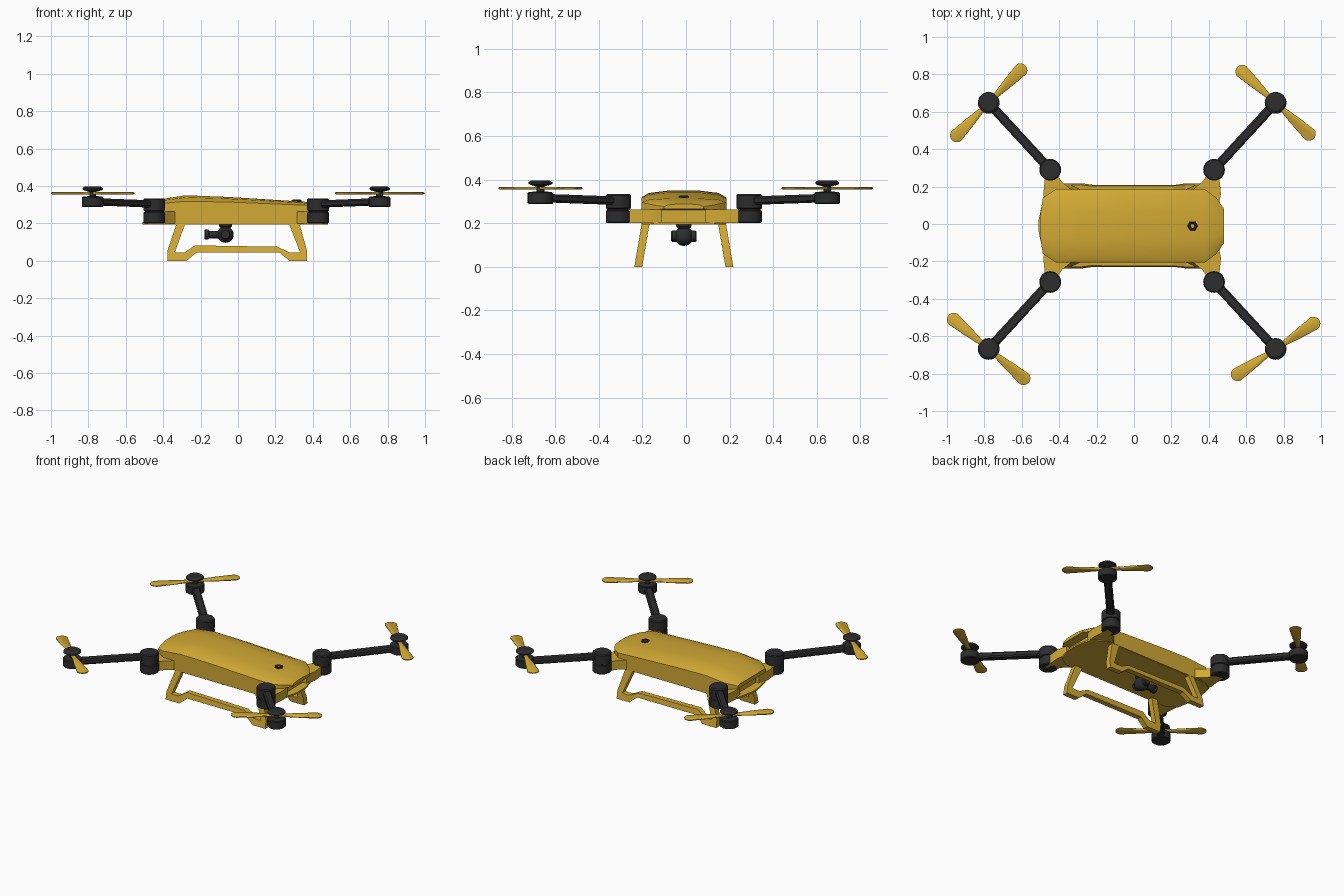
import bpy, bmesh, math
from mathutils import Vector, Matrix

if "Cube" in bpy.data.objects:
    bpy.data.objects.remove(bpy.data.objects["Cube"])

CX, CY = -0.01, -0.01   # centre of the airframe


def material(name, rgb):
    m = bpy.data.materials.new(name)
    m.diffuse_color = (*rgb, 1)
    m.use_nodes = True
    m.node_tree.nodes["Principled BSDF"].inputs["Base Color"].default_value = m.diffuse_color
    return m


GOLD = material("golden yellow", (0.65, 0.40, 0.035))
DARK = material("charcoal", (0.026, 0.026, 0.028))


def finish(name, bm, mat, angle=30):
    bmesh.ops.recalc_face_normals(bm, faces=bm.faces)
    me = bpy.data.meshes.new(name)
    bm.to_mesh(me)
    bm.free()
    ob = bpy.data.objects.new(name, me)
    bpy.context.collection.objects.link(ob)
    me.materials.append(mat)
    bpy.ops.object.select_all(action='DESELECT')
    ob.select_set(True)
    bpy.context.view_layer.objects.active = ob
    bpy.ops.object.shade_smooth_by_angle(angle=math.radians(angle))
    return ob


def loft(name, rings, mat, angle=30):
    """Skin closed rings of equal length and cap both ends."""
    bm = bmesh.new()
    vs = [[bm.verts.new(p) for p in r] for r in rings]
    n = len(vs[0])
    for a, b in zip(vs, vs[1:]):
        for i in range(n):
            bm.faces.new((a[i], a[(i + 1) % n], b[(i + 1) % n], b[i]))
    bm.faces.new(vs[0])
    bm.faces.new(vs[-1])
    return finish(name, bm, mat, angle)


def turned(name, profile, origin, mat, axis=(0, 0, 1), n=28):
    """Lathe a list of (radius, height) around an axis."""
    q = Vector((0, 0, 1)).rotation_difference(Vector(axis))
    rings = [[Vector(origin) + q @ Vector((r * math.cos(t), r * math.sin(t), h))
              for t in (2 * math.pi * i / n for i in range(n))] for r, h in profile]
    return loft(name, rings, mat)


def prism(name, outline, z0, z1, mat):
    return loft(name, [[(x, y, z) for x, y in outline] for z in (z0, z1)], mat)


def mirrored_outline(half):
    """Outline from its +y half, shifted to the airframe centre."""
    pts = half + [(x, -y) for x, y in reversed(half)]
    return [(x, y + CY) for x, y in pts]


# Upper shell: sections along x as (x, half width, low z, shoulder z, crown z)
stations = [(-0.51, 0.15, 0.265, 0.285, 0.302), (-0.42, 0.195, 0.26, 0.305, 0.328),
            (-0.28, 0.195, 0.26, 0.318, 0.35), (-0.05, 0.195, 0.26, 0.314, 0.341),
            (0.38, 0.195, 0.26, 0.296, 0.314), (0.44, 0.15, 0.262, 0.286, 0.302),
            (0.482, 0.09, 0.265, 0.276, 0.288)]
rings = []
for x, w, lo, sh, top in stations:
    half = [(w, lo), (w, sh), (0.82 * w, sh + 0.65 * (top - sh)), (0.35 * w, top)]
    ring = half + [(-y, z) for y, z in reversed(half)]
    k = 0.15 if x < -0.5 else 0
    rings.append([(x + k * abs(y), y + CY, z) for y, z in ring])
loft("upper_shell", rings, GOLD, 25)

# Lower hull set back under the shell ends, and the belly plate
lower = mirrored_outline([(-0.45, 0.12), (-0.40, 0.195), (0.37, 0.195), (0.425, 0.11)])
prism("lower_hull", lower, 0.198, 0.262, GOLD)
belly = mirrored_outline([(-0.51, 0.03), (-0.485, 0.15), (-0.42, 0.19), (0.38, 0.19),
                          (0.455, 0.14), (0.48, 0.05)])
prism("belly_plate", belly, 0.195, 0.206, GOLD)

# Roof sensor ring
bpy.ops.mesh.primitive_torus_add(major_radius=0.02, minor_radius=0.008, major_segments=6,
                                 minor_segments=8, location=(0.313, CY, 0.319))
sensor = bpy.context.object
sensor.name = "roof_sensor_ring"
sensor.data.materials.append(DARK)

# Four arms with brackets, joints, motors and propellers
spin = {(-1, 1): 45.7, (1, 1): 137, (-1, -1): 140, (1, -1): 33.7}
for (sx, sy), deg in spin.items():
    tag = ("back" if sy > 0 else "front") + ("_right" if sx > 0 else "_left")

    def at(x, y):
        return (CX + sx * x, CY + sy * y)

    prism(tag + "_bracket", [at(0.46, 0.10), at(0.475, 0.17), at(0.462, 0.30), at(0.41, 0.285),
                             at(0.375, 0.235), at(0.32, 0.19), at(0.32, 0.10)],
          0.2, 0.262, GOLD)
    jx, jy = at(0.438, 0.30)
    mx, my = at(0.767, 0.658)
    turned(tag + "_joint", [(0.052, 0.2), (0.058, 0.205), (0.058, 0.257), (0.052, 0.26),
                            (0.052, 0.266), (0.058, 0.269), (0.058, 0.328), (0.052, 0.334)],
           (jx, jy, 0), DARK)
    turned(tag + "_motor", [(0.053, 0.288), (0.058, 0.292), (0.058, 0.338), (0.053, 0.343),
                            (0.018, 0.346), (0.018, 0.368), (0.045, 0.376), (0.055, 0.381),
                            (0.055, 0.388), (0.042, 0.397)], (mx, my, 0), DARK)

    # Arm: chamfered bar
    a, b = Vector((jx, jy, 0.303)), Vector((mx, my, 0.316))
    side = (b - a).cross(Vector((0, 0, 1))).normalized()
    sec = [(0.025, -0.01), (0.025, 0.01), (0.017, 0.019), (-0.017, 0.019),
           (-0.025, 0.01), (-0.025, -0.01), (-0.017, -0.019), (0.017, -0.019)]
    loft(tag + "_arm", [[p + side * u + Vector((0, 0, v)) for u, v in sec] for p in (a, b)], DARK)

    # Propeller: two blades widening towards round tips
    tip = [(0.243 + 0.037 * math.cos(t), 0.037 * math.sin(t))
           for t in (math.radians(-80 + 16 * i) for i in range(11))]
    blade = [(0, -0.012), (0.06, -0.015), (0.15, -0.027)] + tip + \
            [(0.15, 0.027), (0.06, 0.015), (0, 0.012)]
    for i in range(2):
        rot = Matrix.Rotation(math.radians(deg + 180 * i), 3, 'Z')
        rings = []
        for z, s in ((0.355, 0.85), (0.358, 1), (0.364, 1), (0.367, 0.85)):
            rings.append([rot @ Vector((x - 0.037 * (1 - s) * x / 0.28, y * s, 0))
                          + Vector((mx, my, z)) for x, y in blade])
        loft(f"{tag}_blade_{i + 1}", rings, GOLD, 50)

# Landing skids: bent frame, leaning outwards towards the ground
outer = [(-0.325, 0.21), (-0.378, 0.05), (-0.378, 0), (-0.275, 0), (-0.22, 0.045),
         (0.22, 0.045), (0.275, 0), (0.37, 0), (0.37, 0.05), (0.325, 0.21)]
inner = [(-0.278, 0.21), (-0.338, 0.045), (-0.325, 0.043), (-0.285, 0.045), (-0.23, 0.082),
         (0.21, 0.075), (0.275, 0.045), (0.31, 0.043), (0.332, 0.045), (0.268, 0.21)]
for s, tag in ((1, "back"), (-1, "front")):
    bm = bmesh.new()
    grid = [[bm.verts.new((x, CY + s * (y0 - 0.17 * z), z)) for x, z in pts]
            for y0, pts in ((0.191, outer), (0.191, inner), (0.227, inner), (0.227, outer))]
    for k in range(4):
        p, q = grid[k], grid[(k + 1) % 4]
        for i in range(len(outer) - 1):
            bm.faces.new((p[i], p[i + 1], q[i + 1], q[i]))
    for i in (0, -1):
        bm.faces.new([g[i] for g in grid])
    finish(tag + "_landing_skid", bm, GOLD, 20)

# Camera gimbal under the belly
cam = Vector((-0.067, CY, 0.14))
ball = [(0.044 * math.sin(t) + 1e-4, -0.044 * math.cos(t))
        for t in (math.pi * i / 14 for i in range(15))]
turned("camera_ball", ball, cam, DARK)
turned("camera_mount", [(0.022, 0.02), (0.026, 0.035), (0.035, 0.045), (0.035, 0.06)], cam, DARK)
turned("camera_lens", [(0.02, 0), (0.02, 0.088), (0.027, 0.09), (0.027, 0.108), (0.02, 0.113)],
       cam, DARK, (-1, 0, 0))
turned("camera_pivot", [(0.022, -0.058), (0.026, -0.053), (0.026, 0.053), (0.022, 0.058)],
       cam, DARK, (0, 1, 0))
